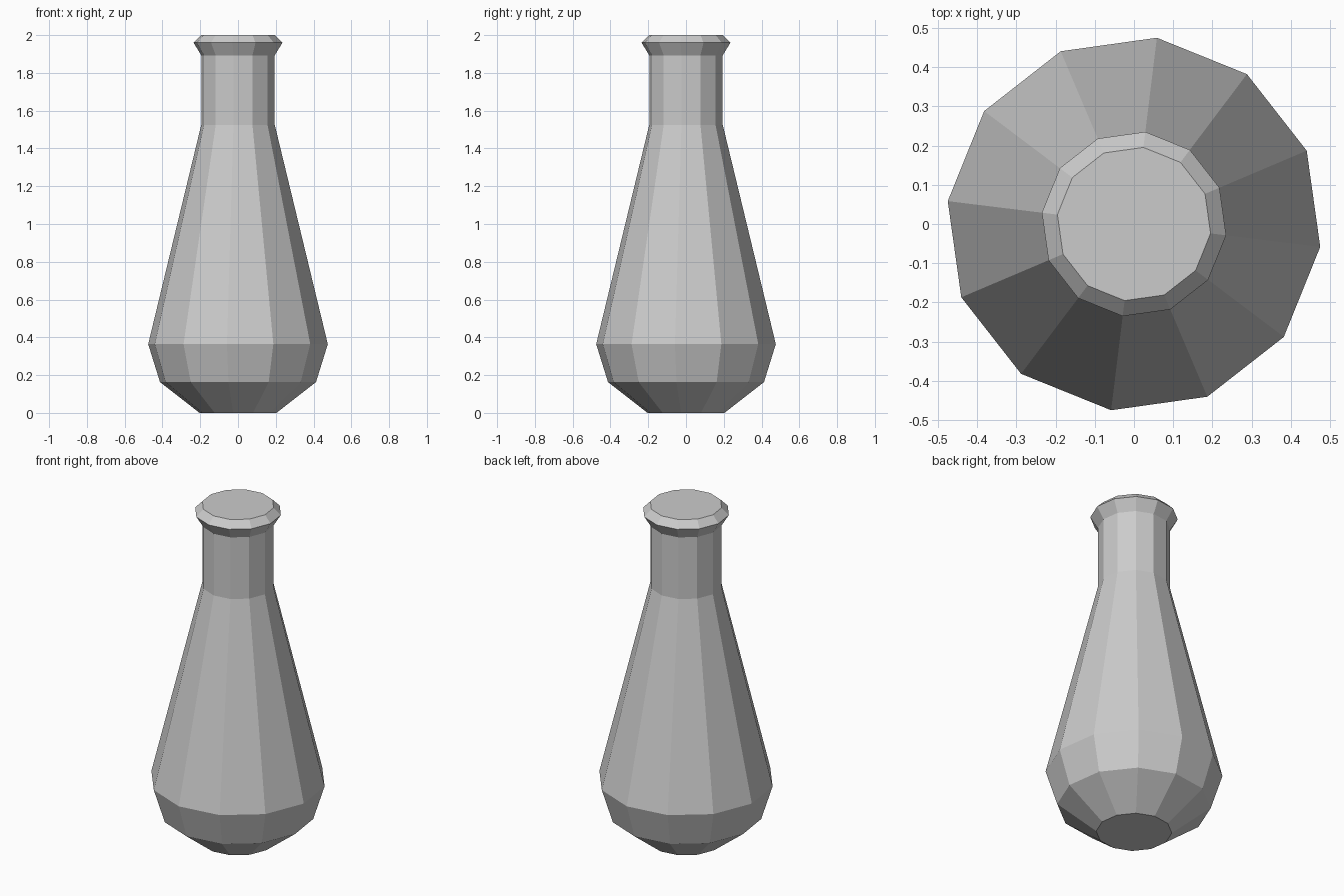
import bpy, bmesh, math

if "Cube" in bpy.data.objects:
    bpy.data.objects.remove(bpy.data.objects["Cube"])

SIDES = 12
TURN = math.radians(-7)
# (radius, height) from base to mouth
PROFILE = [(0.205, 0.0), (0.416, 0.163), (0.479, 0.364), (0.196, 1.525),
           (0.196, 1.893), (0.237, 1.96), (0.197, 2.0)]

bm = bmesh.new()

# Faceted rings of the bottle
rings = []
for r, z in PROFILE:
    angles = [TURN + math.tau * i / SIDES for i in range(SIDES)]
    rings.append([bm.verts.new((r * math.cos(a), r * math.sin(a), z)) for a in angles])

# Side walls
for low, high in zip(rings, rings[1:]):
    for i in range(SIDES):
        j = (i + 1) % SIDES
        bm.faces.new((low[i], low[j], high[j], high[i]))

# Flat base and closed mouth
bm.faces.new(rings[0][::-1])
bm.faces.new(rings[-1])

mesh = bpy.data.meshes.new("bottle")
bm.to_mesh(mesh)
bm.free()
bpy.context.collection.objects.link(bpy.data.objects.new("bottle", mesh))
